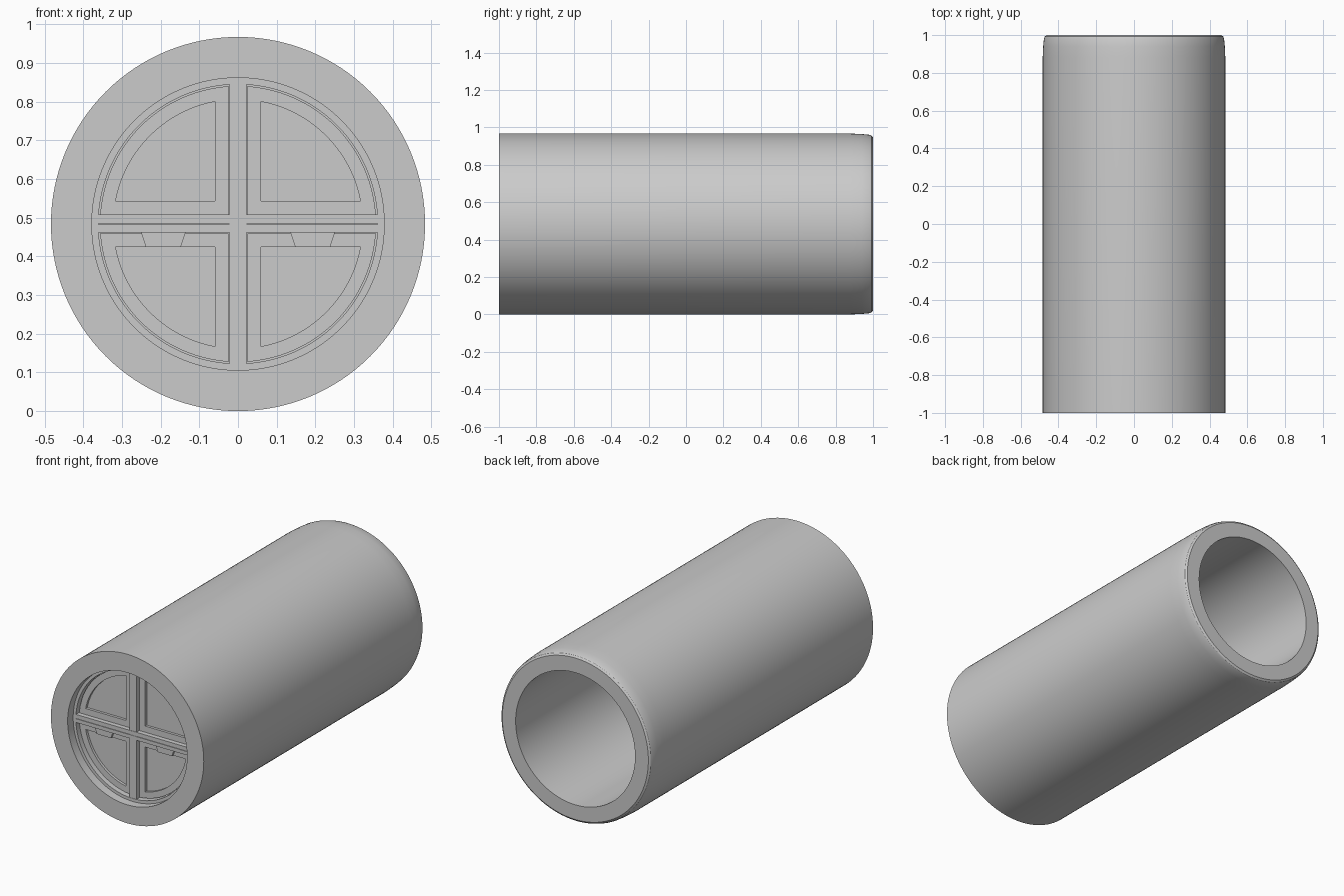
import bpy, bmesh, math

if "Cube" in bpy.data.objects:
    bpy.data.objects.remove(bpy.data.objects["Cube"])

CZ = 0.4835   # height of the pipe axis


def finish(name, bm, angle=None):
    bmesh.ops.remove_doubles(bm, verts=bm.verts, dist=1e-5)
    bmesh.ops.recalc_face_normals(bm, faces=bm.faces)
    me = bpy.data.meshes.new(name)
    bm.to_mesh(me)
    bm.free()
    ob = bpy.data.objects.new(name, me)
    ob.location.z = CZ
    bpy.context.collection.objects.link(ob)
    if angle:
        bpy.ops.object.select_all(action='DESELECT')
        ob.select_set(True)
        bpy.context.view_layer.objects.active = ob
        bpy.ops.object.shade_smooth_by_angle(angle=math.radians(angle))
    return ob


def lathe(name, profile, steps=128):
    """Spin a closed (radius, y) profile around the y axis."""
    bm = bmesh.new()
    vs = [bm.verts.new((r, y, 0)) for r, y in profile]
    edges = [bm.edges.new((vs[i], vs[(i + 1) % len(vs)])) for i in range(len(vs))]
    bmesh.ops.spin(bm, geom=vs + edges, cent=(0, 0, 0), axis=(0, 1, 0),
                   angle=math.tau, steps=steps, use_merge=True)
    return finish(name, bm, 30)


def box(name, x0, x1, y0, y1, z0, z1):
    bm = bmesh.new()
    bmesh.ops.create_cube(bm, size=1)
    for v in bm.verts:
        v.co = ((x0 + x1) / 2 + v.co.x * (x1 - x0),
                (y0 + y1) / 2 + v.co.y * (y1 - y0),
                (z0 + z1) / 2 + v.co.z * (z1 - z0))
    return finish(name, bm)


def quarter(inset, r, sx, sz, n=24):
    """Quarter-disc outline kept clear of both cross bars."""
    a0 = math.asin(inset / r)
    pts = [(inset, inset)]
    for i in range(n + 1):
        a = a0 + (math.pi / 2 - 2 * a0) * i / n
        pts.append((r * math.cos(a), r * math.sin(a)))
    return [(x * sx, z * sz) for x, z in pts]


def quarter_panel(name, sx, sz):
    """Raised border around a shallow recessed field, closed at the back."""
    bm = bmesh.new()
    outer, inner = quarter(0.025, 0.357, sx, sz), quarter(0.06, 0.322, sx, sz)
    rings = [[bm.verts.new((x, y, z)) for x, z in pts] for pts, y in
             ((outer, -0.88), (outer, -0.925), (inner, -0.925), (inner, -0.91))]
    n = len(outer)
    for a, b in zip(rings, rings[1:]):
        for i in range(n):
            j = (i + 1) % n
            bm.faces.new((a[i], a[j], b[j], b[i]))
    bm.faces.new(rings[0])
    bm.faces.new(rings[-1])
    return finish(name, bm, 30)


def hinge(name, cx):
    """Tapered hinge leaf hanging below the middle bar."""
    bm = bmesh.new()
    prof = [(-0.065, 0.0), (0.065, 0.0), (0.045, -0.06), (-0.045, -0.06)]
    f = bm.faces.new([bm.verts.new((cx + x, -0.885, z)) for x, z in prof])
    ext = bmesh.ops.extrude_face_region(bm, geom=[f])
    for v in ext['geom']:
        if isinstance(v, bmesh.types.BMVert):
            v.co.y = -0.937
    return finish(name, bm)


# Thick pipe wall, square at the front, softened at the back
lathe("pipe_wall", [(0.378, -1), (0.4835, -1), (0.4835, 0.88), (0.481, 0.94),
                    (0.477, 0.98), (0.472, 0.993), (0.462, 1.0), (0.378, 1.0)])

# Hatch frame: rim, upright bar and split middle bar
lathe("hatch_rim", [(0.361, -0.95), (0.379, -0.95), (0.379, -0.87), (0.361, -0.87)])
box("upright_bar", -0.022, 0.022, -0.948, -0.87, -0.364, 0.364)
box("middle_bar_upper", -0.364, 0.364, -0.95, -0.87, 0.001, 0.024)
box("middle_bar_lower", -0.364, 0.364, -0.95, -0.87, -0.022, -0.001)
box("middle_bar_core", -0.364, 0.364, -0.945, -0.87, -0.003, 0.003)

# Backing disc that closes the gaps between the panels
lathe("hatch_back", [(0.0, -0.89), (0.365, -0.89), (0.365, -0.872), (0.0, -0.872)], 96)

# Four quarter panels and two hinges
for sx, side in ((-1, "left"), (1, "right")):
    for sz, level in ((-1, "lower"), (1, "upper")):
        quarter_panel(f"panel_{level}_{side}", sx, sz)
    hinge(f"hinge_leaf_{side}", sx * 0.193)
